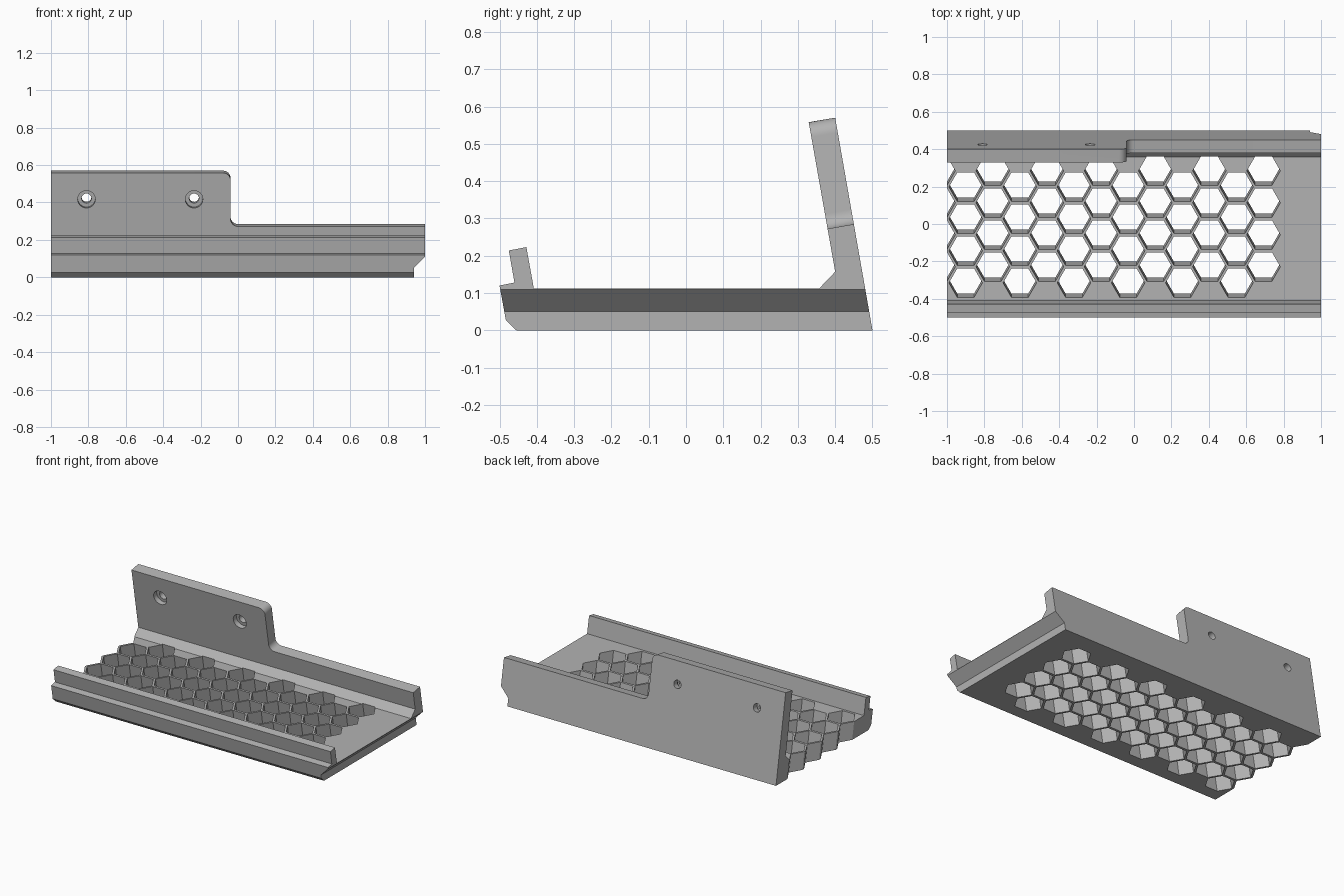
import bpy, bmesh, math
from mathutils import Matrix, Vector

cube = bpy.data.objects.get("Cube")
if cube:
    bpy.data.objects.remove(cube, do_unlink=True)

TILT = math.radians(10)
SIN, COS = math.sin(TILT), math.cos(TILT)

grey = bpy.data.materials.new("matte_grey")
grey.use_nodes = True
colour = (0.45, 0.45, 0.45, 1)
grey.diffuse_color = colour
grey.node_tree.nodes["Principled BSDF"].inputs["Base Color"].default_value = colour


def add_prism(bm, points, direction):
    """Extrude a closed loop of 3D points along a direction."""
    face = bm.faces.new([bm.verts.new(p) for p in points])
    made = bmesh.ops.extrude_face_region(bm, geom=[face])["geom"]
    verts = [g for g in made if isinstance(g, bmesh.types.BMVert)]
    bmesh.ops.translate(bm, verts=verts, vec=direction)


def finish(bm, name):
    bmesh.ops.recalc_face_normals(bm, faces=bm.faces)
    mesh = bpy.data.meshes.new(name)
    bm.to_mesh(mesh)
    bm.free()
    mesh.materials.append(grey)
    obj = bpy.data.objects.new(name, mesh)
    bpy.context.collection.objects.link(obj)
    return obj


def prism(name, points, direction):
    bm = bmesh.new()
    add_prism(bm, points, Vector(direction))
    return finish(bm, name)


def cut(target, cutter):
    """Subtract the cutter, then delete it."""
    cutter.hide_render = True
    mod = target.modifiers.new(cutter.name, 'BOOLEAN')
    mod.operation, mod.solver, mod.object = 'DIFFERENCE', 'EXACT', cutter
    bpy.context.view_layer.objects.active = target
    bpy.ops.object.modifier_apply(modifier=mod.name)
    bpy.data.objects.remove(cutter, do_unlink=True)


def arc(cx, cy, r, start, end, steps=8):
    angles = [math.radians(start + (end - start) * i / steps) for i in range(steps + 1)]
    return [(cx + r * math.cos(a), cy + r * math.sin(a)) for a in angles]


def on_wall(x, up, out):
    """Point in the frame of the leaning rear wall."""
    return Vector((x, 0.5 - up * SIN + out * COS, up * COS + out * SIN))


# Tray: floor, front lip and leaning rear wall as one extruded section
section = [(-0.5, 0.12), (-0.483, 0.027), (-0.455, 0), (0.5, 0), (0.4, 0.57),
           (0.329, 0.558), (0.4, 0.157), (0.357, 0.112), (-0.408, 0.112),
           (-0.428, 0.223), (-0.475, 0.214), (-0.46, 0.128)]
tray = prism("bracket_tray", [(-1, y, z) for y, z in section], (2, 0, 0))

# Lower half of the rear wall, with rounded step
step = [(1.1, 0.289)] + arc(0, 0.329, 0.04, 270, 180)
step += arc(-0.08, 0.539, 0.04, 0, 90) + [(-0.08, 0.7), (1.1, 0.7)]
cut(tray, prism("wall_step_cutter", [on_wall(x, u, -0.2) for x, u in step],
                (0, 0.3 * COS, 0.3 * SIN)))

# Undercut end
end = [(0.94, -0.1), (0.94, 0.05), (1.1, 0.21), (1.1, -0.1)]
cut(tray, prism("end_cutter", [(x, -0.7, z) for x, z in end], (0, 1.4, 0)))

# Honeycomb holes parallel to the wall, open along one end
bm = bmesh.new()
for col in range(-1, 12):
    top_row = 0.294 if col % 2 else 0.208
    for row in range(4):
        cx, cy = -0.9 + 0.1448 * col, top_row - 0.171 * row
        slope = math.tan(TILT)
        hexagon = [(cx + px, cy + py + 0.106 * slope, -0.05)
                   for px, py in arc(0, 0, 0.0895, 0, 300, 5)]
        add_prism(bm, hexagon, Vector((0, -0.25 * slope, 0.25)))
cut(tray, finish(bm, "honeycomb_cutter"))

# Screw holes with counterbores on the inner face
for x in (-0.81, -0.235):
    for name, radius, start, depth in (("screw", 0.026, 0.1, 0.3), ("counterbore", 0.047, -0.04, 0.16)):
        ring = arc(x, 0.436, radius, 0, 348.75, 31)
        cut(tray, prism(name + "_cutter", [on_wall(a, b, start) for a, b in ring],
                        (0, -depth * COS, -depth * SIN)))

bpy.ops.object.select_all(action='DESELECT')
tray.select_set(True)
bpy.context.view_layer.objects.active = tray
bpy.ops.object.shade_smooth_by_angle(angle=math.radians(25))
